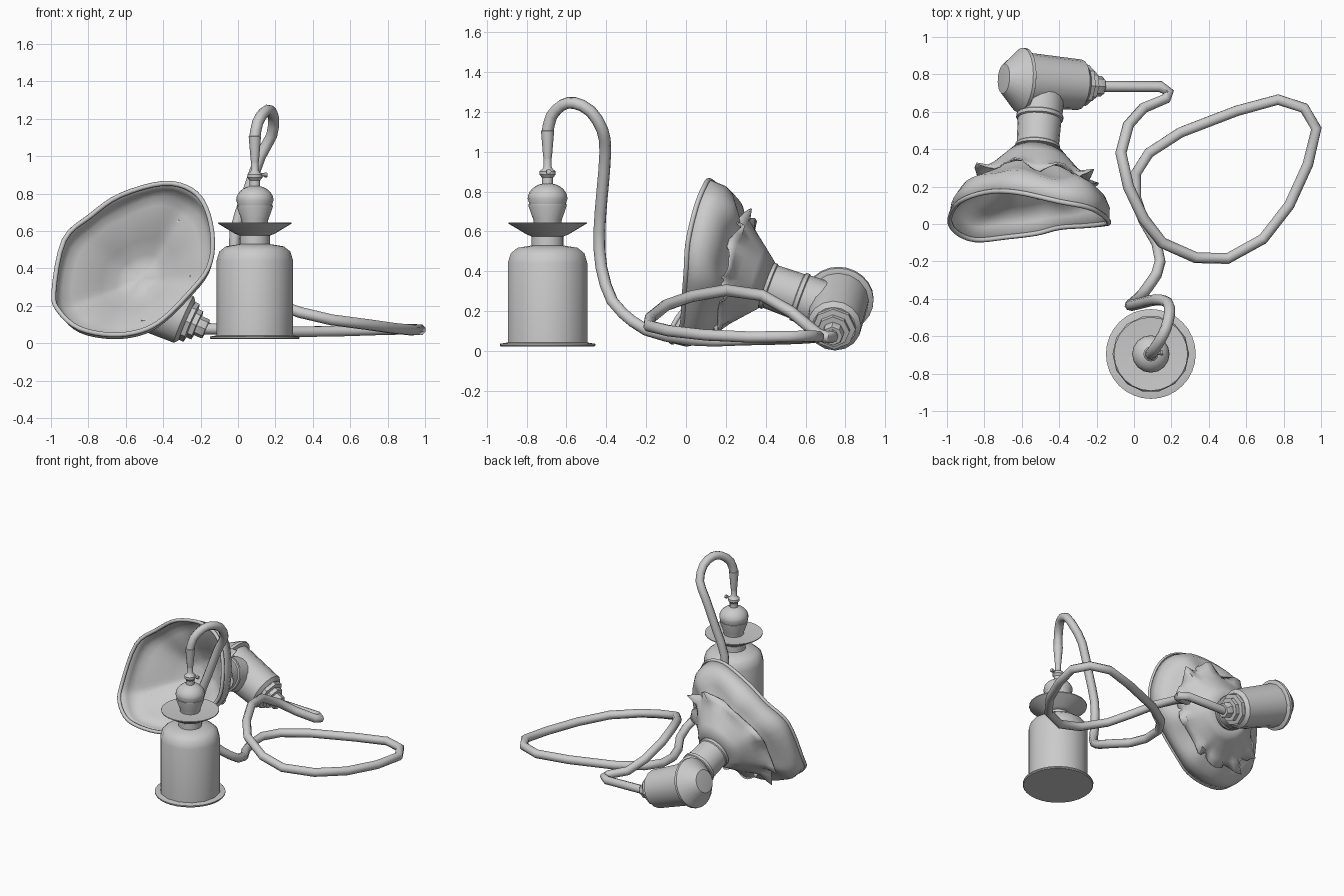
import bpy, bmesh, math
from mathutils import Vector as V

if "Cube" in bpy.data.objects:
    bpy.data.objects.remove(bpy.data.objects["Cube"])


def finish(bm, name, angle=40):
    bmesh.ops.recalc_face_normals(bm, faces=bm.faces)
    me = bpy.data.meshes.new(name)
    bm.to_mesh(me)
    bm.free()
    ob = bpy.data.objects.new(name, me)
    bpy.context.collection.objects.link(ob)
    smooth(ob, angle)
    return ob


def smooth(ob, angle=40):
    bpy.ops.object.select_all(action='DESELECT')
    ob.select_set(True)
    bpy.context.view_layer.objects.active = ob
    bpy.ops.object.shade_smooth_by_angle(angle=math.radians(angle))


def loft(bm, rings):
    rows = [[bm.verts.new(p) for p in r] for r in rings]
    for a, b in zip(rows, rows[1:]):
        for i in range(len(a)):
            j = (i + 1) % len(a)
            bm.faces.new((a[i], a[j], b[j], b[i]))
    return rows


def lathe(name, profile, origin, axis, n):
    """Revolve (radius, distance) pairs about an axis and cap both ends."""
    q = V(axis).to_track_quat('Z', 'Y')
    bm = bmesh.new()
    rows = loft(bm, [[V(origin) + q @ V((r * math.cos(k * math.tau / n), r * math.sin(k * math.tau / n), s))
                      for k in range(n)] for r, s in profile])
    bm.faces.new(rows[0])
    bm.faces.new(rows[-1])
    return finish(bm, name, 35)


def spline(pts, sub, closed=True):
    """Catmull-Rom resampling of a path."""
    pts = [V(p) for p in pts]
    n, out = len(pts), []
    get = (lambda i: pts[i % n]) if closed else (lambda i: pts[max(0, min(n - 1, i))])
    for i in range(n if closed else n - 1):
        a, b, c, d = (get(i + k) for k in (-1, 0, 1, 2))
        for k in range(sub):
            t = k / sub
            out.append(0.5 * (2 * b + (c - a) * t + (2 * a - 5 * b + 4 * c - d) * t * t
                              + (3 * b - a - 3 * c + d) * t ** 3))
    return out if closed else out + [pts[-1]]


def tube(name, pts, radius, closed=False):
    cu = bpy.data.curves.new(name, 'CURVE')
    cu.dimensions = '3D'
    cu.bevel_depth, cu.bevel_resolution, cu.use_fill_caps = radius, 2, True
    sp = cu.splines.new('POLY')
    sp.points.add(len(pts) - 1)
    for p, co in zip(sp.points, pts):
        p.co = (*co, 1)
    sp.use_cyclic_u = closed
    ob = bpy.data.objects.new(name, cu)
    bpy.context.collection.objects.link(ob)
    bpy.ops.object.select_all(action='DESELECT')
    ob.select_set(True)
    bpy.context.view_layer.objects.active = ob
    bpy.ops.object.convert(target='MESH')
    smooth(bpy.context.object, 50)


# Standing bell base, stacked along z
B, UP = (0.09, -0.695, 0), (0, 0, 1)
lathe("base_flange", [(.235, .022), (.24, .028), (.24, .036), (.205, .042)], B, UP, 32)
lathe("base_body", [(.205, .03), (.205, .44), (.19, .49), (.155, .518), (.08, .53)], B, UP, 14)
lathe("base_neck", [(.08, .52), (.08, .58)], B, UP, 16)
lathe("drip_plate", [(.08, .575), (.105, .585), (.197, .640), (.197, .646), (.07, .638)], B, UP, 24)
lathe("cup", [(.068, .635), (.072, .66), (.096, .728), (.096, .737), (.08, .738)], B, UP, 16)
lathe("ball_top", [(.09, .733)] + [(.1 * math.cos(a), .765 + .078 * math.sin(a))
      for a in [k * math.pi / 14 for k in range(7)]], B, UP, 16)
lathe("ball_joint", [(.028, .83), (.028, .87), (.04, .885), (.04, .902), (.025, .915), (.02, .925), (.02, .97)], B, UP, 12)
lathe("hose_sleeve", [(.02, .965), (.023, .985), (.033, 1.105), (.025, 1.11)], B, UP, 12)
lathe("valve_handle", [(.009, 0), (.009, .05), (.013, .052), (.013, .066)], (.09, -.695, .9), (1, 0.1, 0), 8)

# Flexible hose: hook, drop, one wide loop on the ground, then to the lamp
hook = [(.09, -.695, 1.1), (.105, -.675, 1.18), (.14, -.62, 1.235), (.17, -.56, 1.245), (.19, -.48, 1.205),
        (.18, -.42, 1.11), (.12, -.405, 1.0), (.05, -.42, .8), (-.015, -.435, .6), (-.01, -.425, .42),
        (.05, -.37, .25), (.12, -.27, .15)]
loop = [(.14, -.2, .105), (.12, -.1, .075), (.05, .02, .055), (.01, .14, .05), (.01, .27, .055),
        (.08, .38, .058), (.25, .49, .06), (.55, .605, .065), (.77, .665, .072), (.91, .62, .075),
        (.975, .51, .072), (.93, .32, .07), (.83, .1, .08), (.69, -.08, .1), (.5, -.185, .125),
        (.33, -.18, .165), (.15, -.1, .23), (.05, .03, .275), (-.03, .2, .305), (-.07, .38, .28),
        (-.03, .53, .195), (.05, .62, .12), (.17, .67, .08), (.185, .705, .07), (.14, .735, .07), (-.19, .735, .078)]
tube("hose", spline(hook, 2, False) + [V(p) for p in loop], .03)

# Lamp housing lying tilted on the ground
P, A = V((-.17, .735, .075)), V((-.915, .073, .395)).normalized()
lathe("hose_connector", [(.05, 0), (.055, .008), (.055, .05), (.082, .052), (.082, .08), (.11, .085),
                         (.11, .125)], P, A, 8)
lathe("housing", [(.11, .11), (.135, .13), (.15, .46)], P, A, 16)
lathe("housing_cap", [(.15, .45), (.173, .46), (.173, .478), (.08, .575), (.05, .578)], P, A, 24)

# Neck joining housing and shade
N, D = V((-.49, .755, .205)), V((-.07, -.937, .335)).normalized()
lathe("shade_neck", [(.125, .03), (.12, .18), (.126, .185), (.126, .205), (.117, .21), (.113, .35),
                     (.12, .355), (.12, .37), (.11, .40)], N, D, 20)

# Flared wavy shade: a closed funnel lofted out to a traced rim
rim = spline([(-.985, .03, .27), (-.93, .12, .55), (-.79, .17, .68), (-.63, .17, .79), (-.4, .12, .855),
              (-.25, .09, .82), (-.17, .05, .72), (-.135, .01, .55), (-.16, 0, .4), (-.26, -.01, .27),
              (-.4, -.02, .13), (-.52, -.05, .065), (-.68, -.07, .045), (-.85, -.085, .08), (-.955, -.04, .17)], 4)
C = N + D * .375
n = len(rim)


def shade_point(i, radial, axial, r0):
    """Point between a start circle round the neck axis and rim point i."""
    v = rim[i] - C
    depth = v.dot(D)
    out = v - D * depth
    start = out.normalized() * r0
    return C + start.lerp(out, radial) + D * (depth * axial)


def wave(i, amount):
    a = i / n * math.tau
    return amount * (math.sin(5 * a) + .6 * math.sin(8 * a + 1) + 1.5 * math.exp(-((i - 9) / 2) ** 2))


bm = bmesh.new()
rows = loft(bm, [[shade_point(i, r + wave(i, w * .3), x + wave(i, w), .02) for i in range(n)] for r, x, w in
                 ((0, .12, 0), (.14, .13, 0), (.27, .19, .004), (.45, .35, .01), (.63, .5, .025),
                  (.8, .6, .035), (.92, .67, .03), (.985, .8, .012), (1, 1, 0))])
bm.faces.new(rows[0])
shade = finish(bm, "shade", 60)
mod = shade.modifiers.new("thickness", 'SOLIDIFY')
mod.thickness, mod.offset = .01, 0
tube("shade_rim", rim, .013, True)

# Ragged leaf collar: straight cone over the back of the shade with pointed tips
bm = bmesh.new()
rows = []
for r, x, w in ((0, 0, 0), (.2, .16, 0), (.4, .32, 0), (.55, .43, .2), (.70, .49, 1)):
    row = []
    for i in range(n):
        p = 1.5 * abs((i / n * 10 + .2) % 1 * 2 - 1) - .75 + .25 * math.sin(i * 1.7)
        row.append(shade_point(i, r + .14 * w * p, x - .08 * w * p, .12))
    rows.append(row)
loft(bm, rows)
collar = finish(bm, "leaf_collar", 35)
mod = collar.modifiers.new("thickness", 'SOLIDIFY')
mod.thickness, mod.offset = .008, 0
